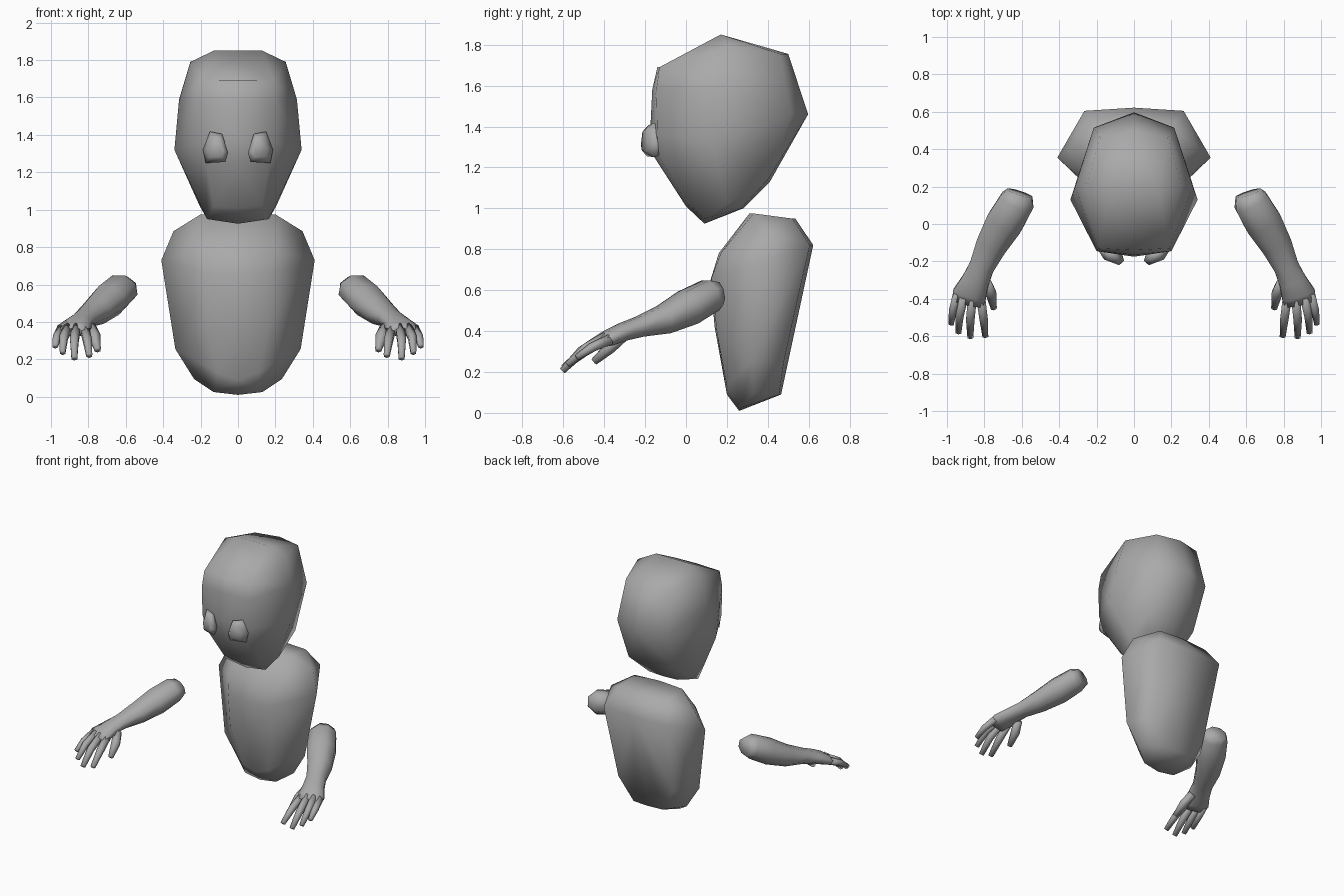
import bpy, bmesh, math
from mathutils import Vector

grey = bpy.data.materials.new("plain grey")
grey.diffuse_color = (0.4, 0.4, 0.4, 1)


def finish(bm, name):
    bmesh.ops.recalc_face_normals(bm, faces=bm.faces)
    for f in bm.faces:
        f.smooth = True
    mesh = bpy.data.meshes.new(name)
    bm.to_mesh(mesh)
    bm.free()
    mesh.materials.append(grey)
    ob = bpy.data.objects.new(name, mesh)
    bpy.context.collection.objects.link(ob)
    return ob


def faceted_shell(name, points):
    """Convex low-poly shell around a set of corner points."""
    bm = bmesh.new()
    for p in points:
        bm.verts.new(p)
    bmesh.ops.convex_hull(bm, input=bm.verts)
    loose = [v for v in bm.verts if not v.link_faces]
    bmesh.ops.delete(bm, geom=loose, context='VERTS')
    bmesh.ops.dissolve_limit(bm, angle_limit=math.radians(4),
                             verts=bm.verts, edges=bm.edges)
    return finish(bm, name)


def both_sides(half):
    return half + [(-x, y, z) for x, y, z in half if x > 0]


def tube(bm, path, sides, side):
    """Oval tube along (x, y, z, half width, half height) stations."""
    centres = [Vector((p[0] * side, p[1], p[2])) for p in path]
    rings = []
    for i, c in enumerate(centres):
        d = centres[min(i + 1, len(path) - 1)] - centres[max(i - 1, 0)]
        d.normalize()
        wide = d.cross(Vector((0, 0, 1))).normalized()
        high = wide.cross(d)
        rw, rh = path[i][3:]
        ring = []
        for k in range(sides):
            a = math.tau * (k + 0.5) / sides
            ring.append(bm.verts.new(c + wide * rw * math.cos(a) + high * rh * math.sin(a)))
        rings.append(ring)
    for a, b in zip(rings, rings[1:]):
        for k in range(sides):
            n = (k + 1) % sides
            bm.faces.new((a[k], a[n], b[n], b[k]))
    bm.faces.new(rings[0])
    bm.faces.new(rings[-1])


# Head: crown, face, chin, nape and back corners of one half
faceted_shell("head", both_sides([
    (0, .16, 1.845), (.13, .17, 1.85), (.255, .21, 1.79), (0, .5, 1.755), (.18, .46, 1.755),
    (.19, -.13, 1.69), (0, -.14, 1.69), (.2, -.145, 1.58), (0, -.165, 1.58),
    (.315, .2, 1.59), (.34, .13, 1.32), (.2, -.14, 1.36), (0, -.175, 1.38),
    (.17, -.13, 1.25), (0, -.155, 1.25), (.13, .01, 1.02), (0, 0, 1.01),
    (.165, .09, .95), (0, .09, .925), (.205, .2, 1.02), (0, .28, 1.0), (.12, .27, 1.0),
    (.2, .4, 1.14), (0, .41, 1.13), (.215, .515, 1.46), (0, .597, 1.46)]))

# Body: neck rim, shoulders, chest, back and rounded base of one half
faceted_shell("body", both_sides([
    (0, .31, .975), (.2, .33, .975), (.2, .52, .95), (0, .535, .95),
    (.345, .4, .885), (.265, .605, .82), (0, .622, .82), (.41, .355, .73),
    (.2, .17, .78), (0, .16, .78), (.17, .125, .66), (0, .12, .65),
    (.17, .15, .4), (0, .14, .42), (.335, .32, .255), (.235, .33, .095),
    (.13, .27, .025), (0, .26, .01), (0, .2, .09), (.11, .2, .13),
    (.12, .455, .09), (0, .465, .09), (.23, .48, .26), (0, .5, .3)]))

# Eyes: angled six-sided buttons
eye_outline = [(-.053, -.075), (.053, -.08), (.067, -.01), (.03, .088), (-.035, .075), (-.067, -.025)]
for side, label in ((-1, "right"), (1, "left")):
    faceted_shell(label + "_eye", [
        (side * (.12 + u * s), depth + .38 * u * s, 1.33 + z * s)
        for s, depth in ((.85, -.14), (1, -.172), (.6, -.205)) for u, z in eye_outline])

# Arms: forearm flowing into a flat palm, then five digits
forearm = [(.61, .165, .585, .075, .06), (.625, .12, .575, .10, .085),
           (.69, .01, .515, .107, .092), (.76, -.11, .455, .09, .075),
           (.815, -.23, .42, .072, .053), (.85, -.31, .395, .08, .046),
           (.88, -.38, .365, .098, .04), (.89, -.425, .345, .09, .028)]
digits = [
    [(.79, -.31, .375, .03, .03), (.765, -.37, .32, .033, .03), (.75, -.45, .25, .018, .018)],
    [(.82, -.39, .365, .028, .028), (.805, -.5, .30, .026, .026), (.795, -.6, .22, .018, .016)],
    [(.865, -.4, .37, .028, .028), (.875, -.51, .30, .026, .026), (.875, -.605, .205, .018, .016)],
    [(.91, -.39, .37, .027, .028), (.932, -.49, .315, .025, .025), (.938, -.58, .235, .017, .016)],
    [(.945, -.37, .36, .026, .026), (.968, -.46, .32, .024, .023), (.978, -.535, .27, .017, .015)],
]
for side, label in ((-1, "right"), (1, "left")):
    bm = bmesh.new()
    tube(bm, forearm, 8, side)
    for digit in digits:
        tube(bm, digit, 6, side)
    finish(bm, label + "_arm")
